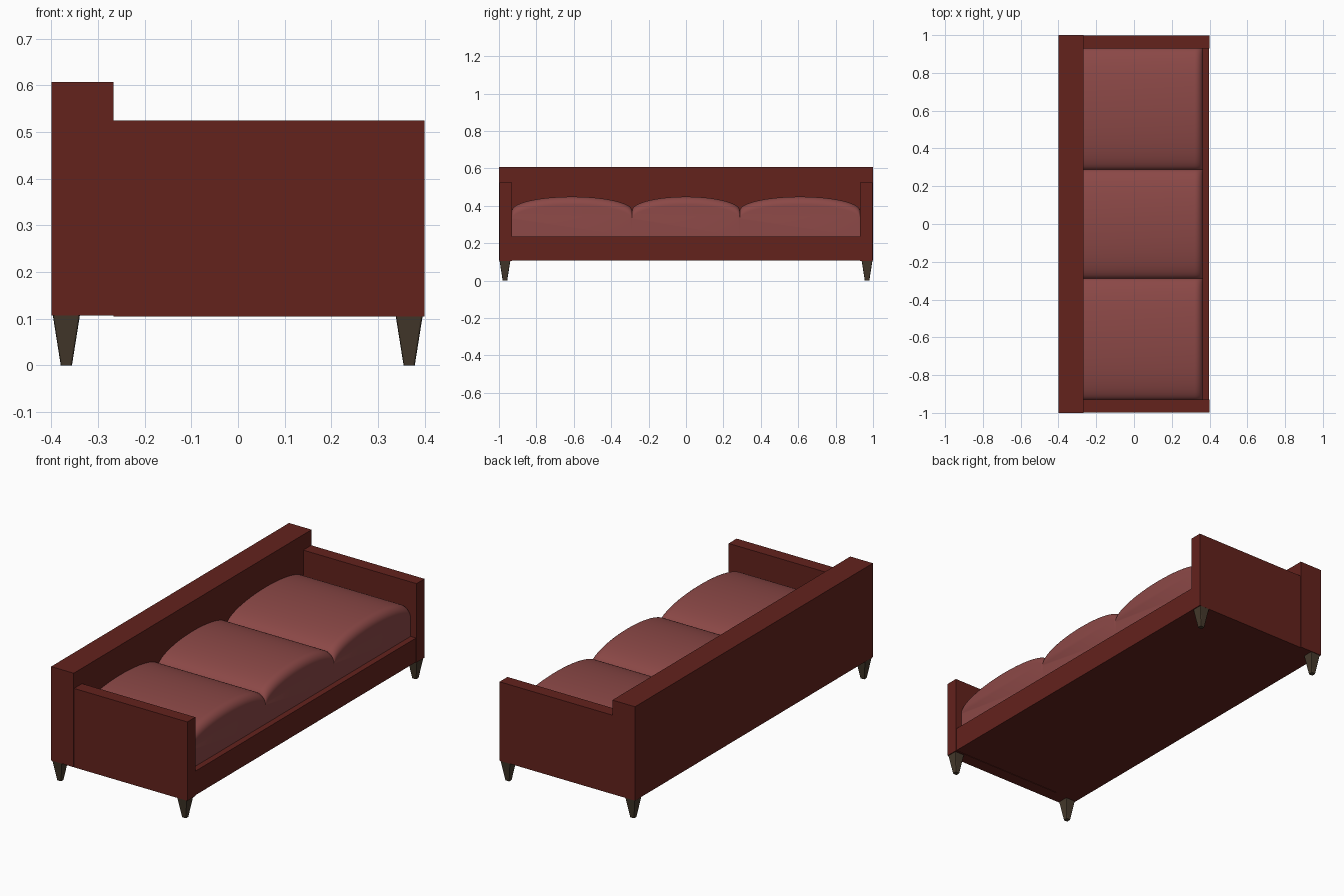
import bpy, bmesh, math

if "Cube" in bpy.data.objects:
    bpy.data.objects.remove(bpy.data.objects["Cube"])


def material(name, rgb):
    m = bpy.data.materials.new(name)
    m.diffuse_color = (*rgb, 1)
    m.use_nodes = True
    m.node_tree.nodes["Principled BSDF"].inputs["Base Color"].default_value = m.diffuse_color
    return m


RED = material("dark red fabric", (0.125, 0.016, 0.012))
PINK = material("cushion fabric", (0.26, 0.065, 0.062))
WOOD = material("dark wood", (0.06, 0.042, 0.025))


def finish(name, bm, mat):
    bmesh.ops.recalc_face_normals(bm, faces=bm.faces)
    me = bpy.data.meshes.new(name)
    bm.to_mesh(me)
    bm.free()
    me.materials.append(mat)
    ob = bpy.data.objects.new(name, me)
    bpy.context.collection.objects.link(ob)
    return ob


def box(name, lo, hi, mat):
    bm = bmesh.new()
    bmesh.ops.create_cube(bm, size=1)
    for v in bm.verts:
        v.co = [(a + b) / 2 + c * (b - a) for a, b, c in zip(lo, hi, v.co)]
    return finish(name, bm, mat)


def cushion(name, y0, y1):
    """Domed cross-section lofted along x, with a rounded front edge."""
    xb, xf, z0, shoulder, dome, r = -0.267, 0.365, 0.235, 0.375, 0.074, 0.045
    mid, half, n = (y0 + y1) / 2, (y1 - y0) / 2, 32
    # (x, drop) stations: straight run, then a quarter-round at the front
    stations = [(xb, 0)] + [(xf - r + r * math.sin(a), r * (1 - math.cos(a)))
                            for a in (math.pi / 2 * i / 8 for i in range(9))]
    bm = bmesh.new()
    rings = []
    for x, drop in stations:
        ring = [bm.verts.new((x, y0, z0))]
        for i in range(n + 1):
            a = math.pi * i / n
            ring.append(bm.verts.new((x, mid - half * math.cos(a),
                                      shoulder + dome * math.sin(a) - drop)))
        ring.append(bm.verts.new((x, y1, z0)))
        rings.append(ring)
    for p, q in zip(rings, rings[1:]):
        for i in range(len(p)):
            j = (i + 1) % len(p)
            bm.faces.new((p[i], p[j], q[j], q[i]))
    bm.faces.new(rings[0])
    bm.faces.new(rings[-1])
    ob = finish(name, bm, PINK)
    bpy.ops.object.select_all(action='DESELECT')
    ob.select_set(True)
    bpy.context.view_layer.objects.active = ob
    bpy.ops.object.shade_smooth_by_angle(angle=math.radians(40))


def leg(name, x, y):
    """Tapered square leg with slightly eased corners."""
    bm = bmesh.new()
    bmesh.ops.create_cube(bm, size=1)
    for v in bm.verts:
        w = 0.029 if v.co.z > 0 else 0.012
        v.co = (x + 2 * w * v.co.x, y + 2 * w * v.co.y, 0.107 if v.co.z > 0 else 0)
    uprights = [e for e in bm.edges if abs(e.verts[0].co.z - e.verts[1].co.z) > 0.05]
    bmesh.ops.bevel(bm, geom=uprights, offset=0.004, segments=2, profile=0.5,
                    affect='EDGES')
    finish(name, bm, WOOD)


# Frame
box("backrest", (-0.4, -1, 0.107), (-0.267, 1, 0.607), RED)
box("seat_base", (-0.267, -0.93, 0.107), (0.397, 0.93, 0.235), RED)
for side, s in (("left", 1), ("right", -1)):
    ya, yb = sorted((s * 0.93, s * 0.997))
    box(side + "_arm", (-0.267, ya, 0.105), (0.4, yb, 0.525), RED)
    # Legs
    leg(side + "_back_leg", -0.368, s * 0.968)
    leg(side + "_front_leg", 0.367, s * 0.968)

# Seat cushions
for i, (a, b) in enumerate(((-0.93, -0.288), (-0.288, 0.288), (0.288, 0.93))):
    cushion(f"seat_cushion_{i + 1}", a, b)
